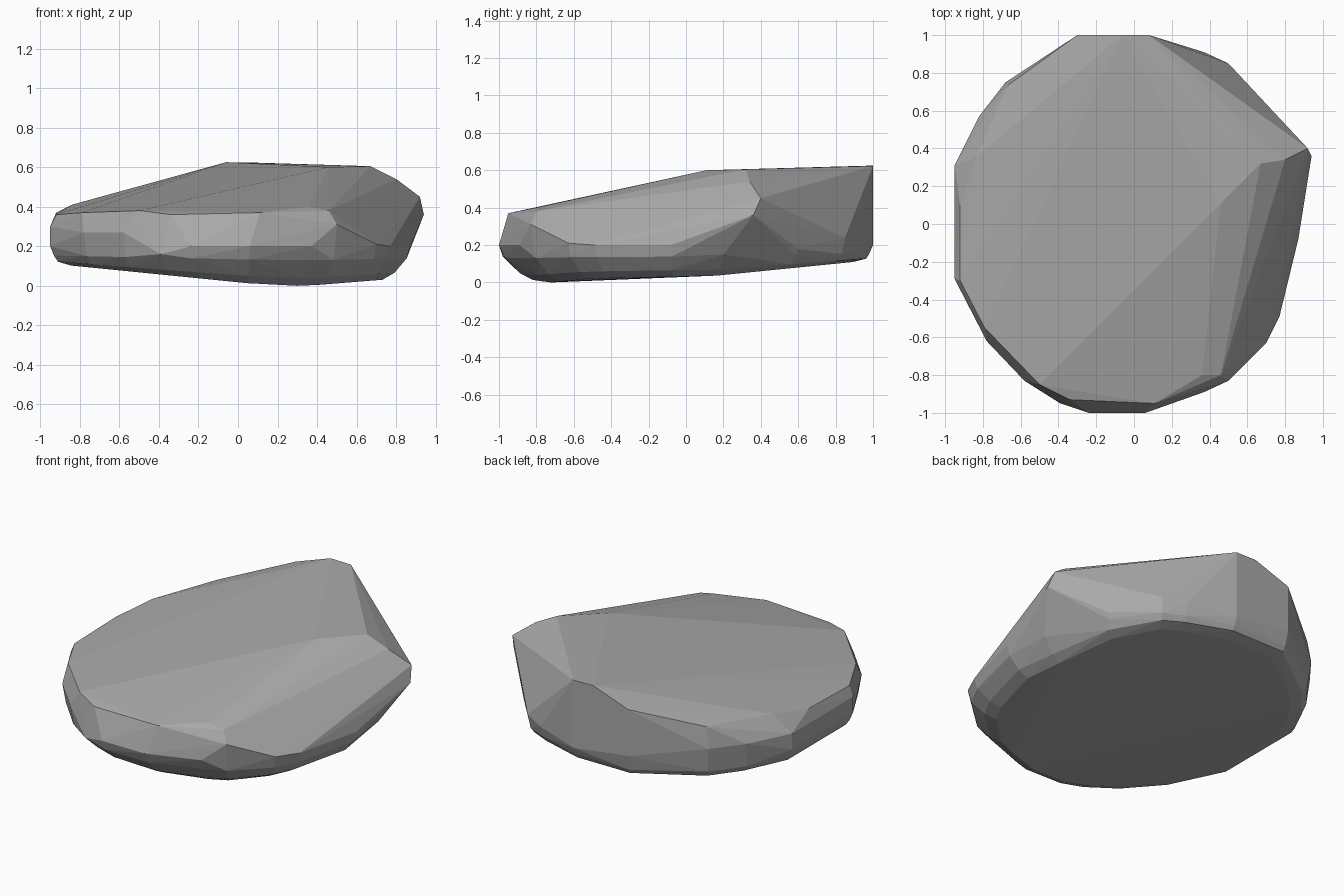
import bpy
import bmesh

# Remove the default object
default = bpy.data.objects.get("Cube")
if default:
    bpy.data.objects.remove(default, do_unlink=True)


def make_material(name, colour):
    material = bpy.data.materials.new(name)
    material.use_nodes = True
    material.diffuse_color = colour
    shader = next(node for node in material.node_tree.nodes if node.type == "BSDF_PRINCIPLED")
    shader.inputs["Base Color"].default_value = colour
    shader.inputs["Roughness"].default_value = 0.9
    return material


def underside_height(x, y):
    """Height of the gently tilted bottom, lowest towards the front left."""
    return max(0, (0.18 - x) * 0.1, (y + 0.2) * 0.1, (x - 0.35) * 0.08)


def tucked_ring(outline, inset, lift):
    """Shrink the waist outline and lay it along the underside."""
    for x, y, _ in outline:
        base = underside_height(x, y)
        scale = min(inset + base * 0.7, 0.98)
        yield x * scale, y * scale, underside_height(x * scale, y * scale) + lift * (1 - base * 6)


def hull_object(name, points, material):
    """Wrap the points in a faceted convex skin."""
    bm = bmesh.new()
    for point in points:
        bm.verts.new(point)
    result = bmesh.ops.convex_hull(bm, input=bm.verts[:])
    loose = {v for v in result["geom_interior"] + result["geom_unused"]
             if isinstance(v, bmesh.types.BMVert) and v.is_valid}
    bmesh.ops.delete(bm, geom=list(loose), context="VERTS")
    bmesh.ops.dissolve_limit(bm, angle_limit=0.01, verts=bm.verts[:], edges=bm.edges[:])
    bmesh.ops.recalc_face_normals(bm, faces=bm.faces[:])
    mesh = bpy.data.meshes.new(name)
    bm.to_mesh(mesh)
    bm.free()
    mesh.materials.append(material)
    rock = bpy.data.objects.new(name, mesh)
    bpy.context.collection.objects.link(rock)
    return rock


# Widest outline of the stone, counter-clockwise from the right-hand front
waist = [
    (-0.95, -0.29, 0.2), (-0.78, -0.62, 0.27), (-0.58, -0.83, 0.27), (-0.39, -0.95, 0.16),
    (-0.24, -1, 0.2), (0.06, -1, 0.2), (0.37, -0.89, 0.2), (0.5, -0.83, 0.31),
    (0.7, -0.63, 0.21), (0.77, -0.49, 0.2), (0.87, -0.08, 0.2), (0.83, 0.2, 0.15),
    (0.7, 0.6, 0.18), (0.5, 0.85, 0.24), (0.37, 0.91, 0.22), (0.08, 1, 0.2),
    (-0.3, 1, 0.25), (-0.68, 0.75, 0.3), (-0.82, 0.57, 0.3), (-0.95, 0.31, 0.2),
]

# Rim where the sides turn into the top
shoulder = [
    (-0.95, -0.29, 0.3), (-0.95, 0.31, 0.3), (-0.92, -0.3, 0.36), (-0.92, 0.1, 0.37),
    (-0.79, -0.55, 0.37), (-0.5, -0.85, 0.38), (-0.34, -0.93, 0.36), (0.11, -0.95, 0.37),
    (0.46, -0.8, 0.38), (0.36, -0.8, 0.4), (0.74, 0.05, 0.45),
    (0.94, 0.36, 0.36), (0.92, 0.4, 0.45),
]

# High slanting top
crown = [
    (-0.84, 0.35, 0.41), (-0.66, 0.74, 0.43), (-0.3, 1, 0.54), (-0.06, 1, 0.625),
    (0.08, 1, 0.623), (0.46, 0.11, 0.6), (0.67, 0.32, 0.605), (0.8, 0.34, 0.54),
]

# Rounded lower edge and flat bottom
lower_edge = list(tucked_ring(waist, 0.96, 0.13)) + list(tucked_ring(waist, 0.88, 0.04))
bottom = list(tucked_ring(waist, 0.81, 0))

stone_grey = make_material("stone grey", (0.4, 0.4, 0.4, 1))
hull_object("boulder", waist + shoulder + crown + lower_edge + bottom, stone_grey)
